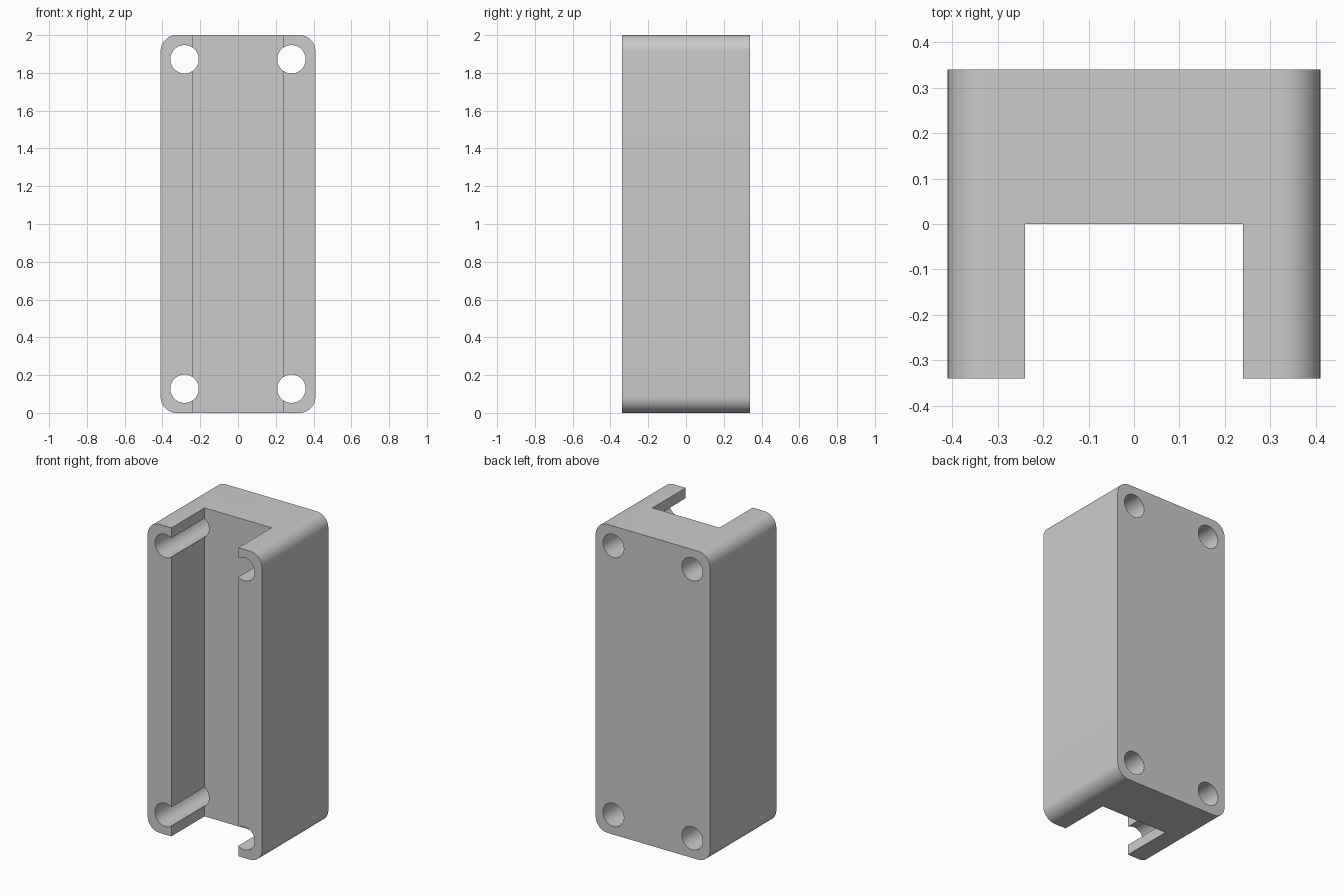
import bpy, bmesh, math
from mathutils import Vector

if "Cube" in bpy.data.objects:
    bpy.data.objects.remove(bpy.data.objects["Cube"])

W, D, H = 0.41, 0.34, 2.0          # half width, half depth, height
R = 0.085                          # corner radius
HOLE_X, HOLE_Z, HOLE_R = 0.283, 0.128, 0.075


def prism(name, profile, y0, y1):
    """Extrude an x-z outline from y0 to y1."""
    bm = bmesh.new()
    face = bm.faces.new([bm.verts.new((x, y0, z)) for x, z in profile])
    ext = bmesh.ops.extrude_face_region(bm, geom=[face])
    verts = [v for v in ext["geom"] if isinstance(v, bmesh.types.BMVert)]
    bmesh.ops.translate(bm, verts=verts, vec=Vector((0, y1 - y0, 0)))
    bmesh.ops.recalc_face_normals(bm, faces=bm.faces)
    mesh = bpy.data.meshes.new(name)
    bm.to_mesh(mesh)
    bm.free()
    obj = bpy.data.objects.new(name, mesh)
    bpy.context.collection.objects.link(obj)
    return obj


def arc(cx, cz, r, a0, a1, n):
    angles = [math.radians(a0 + (a1 - a0) * i / n) for i in range(n + 1)]
    return [(cx + r * math.cos(a), cz + r * math.sin(a)) for a in angles]


def cut(obj, cutter):
    cutter.hide_render = True
    mod = obj.modifiers.new("cut", 'BOOLEAN')
    mod.operation, mod.solver, mod.object = 'DIFFERENCE', 'EXACT', cutter
    bpy.ops.object.modifier_apply(modifier=mod.name)
    bpy.data.objects.remove(cutter)


# Block with rounded long corners
outline = []
for i, (sx, sz) in enumerate([(1, 1), (-1, 1), (-1, -1), (1, -1)]):
    outline += arc(sx * (W - R), H / 2 + sz * (H / 2 - R), R, i * 90, i * 90 + 90, 12)
body = prism("channel_block", outline, -D, D)
bpy.context.view_layer.objects.active = body
body.select_set(True)

# Open channel along the front
cut(body, prism("channel_cutter", [(-0.24, -0.1), (0.24, -0.1), (0.24, H + 0.1), (-0.24, H + 0.1)], -D - 0.1, 0))

# Four screw holes through the depth
for x in (-HOLE_X, HOLE_X):
    for z in (HOLE_Z, H - HOLE_Z):
        cut(body, prism("hole_cutter", arc(x, z, HOLE_R, 0, 360, 48)[:-1], -D - 0.1, D + 0.1))

bpy.ops.object.shade_smooth_by_angle(angle=math.radians(30))
